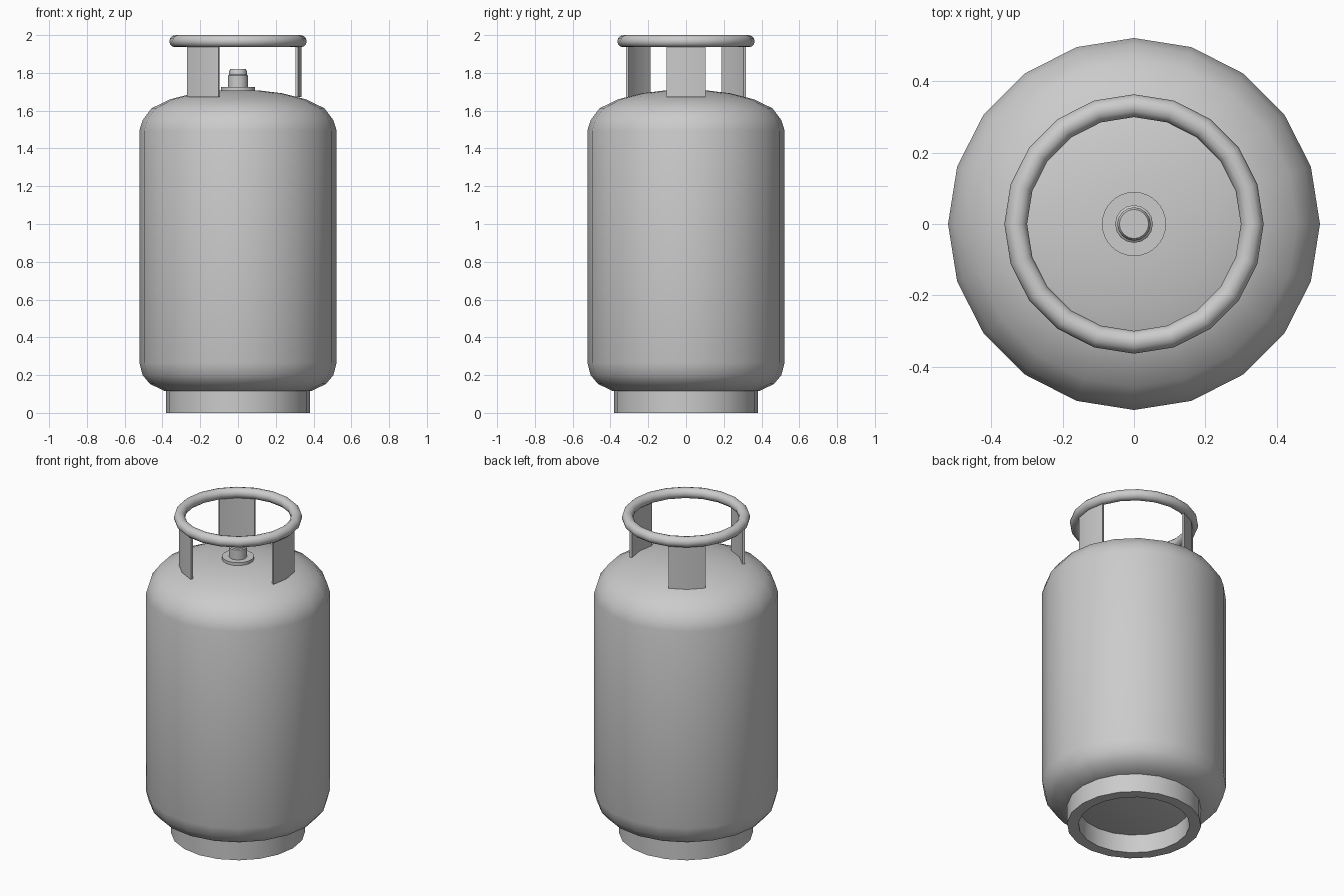
import bpy, bmesh
from math import sin, cos, pi, radians

if "Cube" in bpy.data.objects:
    bpy.data.objects.remove(bpy.data.objects["Cube"])

SIDES = 20


def finish(name, bm, angle):
    bmesh.ops.remove_doubles(bm, verts=bm.verts, dist=1e-5)
    bmesh.ops.recalc_face_normals(bm, faces=bm.faces)
    me = bpy.data.meshes.new(name)
    bm.to_mesh(me)
    bm.free()
    ob = bpy.data.objects.new(name, me)
    bpy.context.collection.objects.link(ob)
    bpy.ops.object.select_all(action='DESELECT')
    ob.select_set(True)
    bpy.context.view_layer.objects.active = ob
    bpy.ops.object.shade_smooth_by_angle(angle=radians(angle))
    return ob


def lathe(name, profile, sides=SIDES, closed=False, angle=40):
    """Revolve (radius, z) points around z; open profiles should end on the axis."""
    bm = bmesh.new()
    vs = [bm.verts.new((r, 0, z)) for r, z in profile]
    pairs = list(zip(vs, vs[1:])) + ([(vs[-1], vs[0])] if closed else [])
    edges = [bm.edges.new(p) for p in pairs]
    bmesh.ops.spin(bm, geom=vs + edges, cent=(0, 0, 0), axis=(0, 0, 1),
                   angle=2 * pi, steps=sides)
    return finish(name, bm, angle)


# Tank body with rounded shoulders and flat underside
lathe("tank_body", [
    (0, 0.115), (0.386, 0.115), (0.466, 0.153), (0.505, 0.20), (0.522, 0.265),
    (0.522, 1.495), (0.505, 1.55), (0.457, 1.613), (0.36, 1.66),
    (0.235, 1.692), (0.12, 1.706), (0, 1.71)], angle=45)

# Foot ring
lathe("foot_ring", [(0.38, 0), (0.38, 0.13), (0.315, 0.13), (0.315, 0)], closed=True)

# Handle ring
lathe("handle_ring", [(0.332 + 0.032 * cos(a * pi / 6), 1.968 + 0.032 * sin(a * pi / 6))
                      for a in range(12)], closed=True)

# Three curved handle supports, each two facets wide
for i, centre in enumerate((0, 126, 234)):
    bm = bmesh.new()
    face = [bm.verts.new((r * cos(radians(centre - 18)), r * sin(radians(centre - 18)), z))
            for r, z in ((0.319, 1.672), (0.335, 1.672), (0.335, 1.955), (0.319, 1.955))]
    start = bm.faces.new(face)
    out = bmesh.ops.spin(bm, geom=[start], cent=(0, 0, 0), axis=(0, 0, 1),
                         angle=radians(36), steps=2)
    finish(f"handle_support_{i + 1}", bm, 30)

# Valve: flange, stem and cap
lathe("valve_flange", [(0, 1.69), (0.09, 1.69), (0.09, 1.725), (0, 1.725)], sides=32)
lathe("valve_stem", [(0, 1.72), (0.053, 1.72), (0.053, 1.786), (0.046, 1.792),
                     (0, 1.792)], sides=16)
lathe("valve_cap", [(0, 1.785), (0.047, 1.785), (0.047, 1.81), (0.041, 1.82),
                    (0, 1.82)], sides=16)
